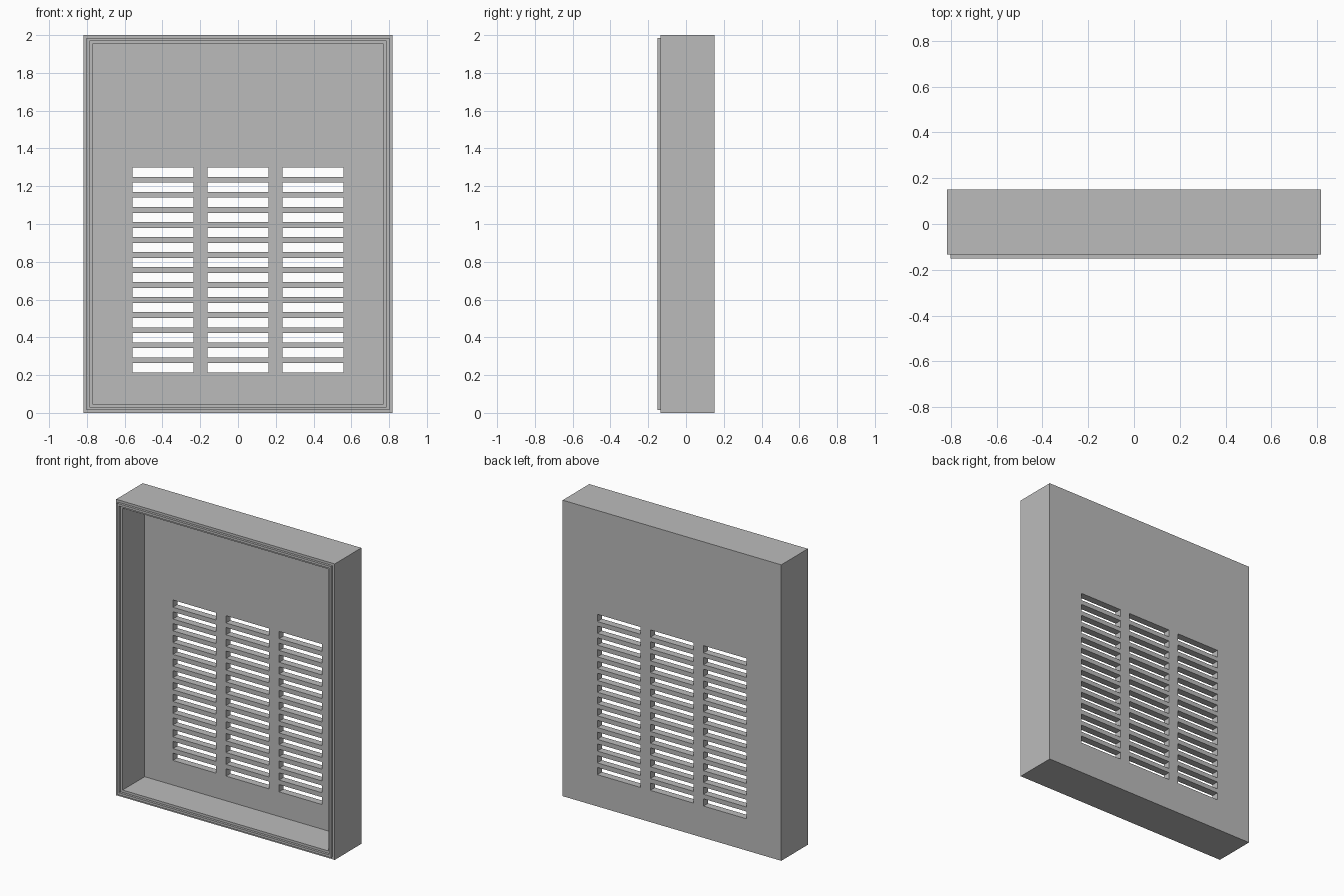
import bpy, bmesh

# Remove the default object
cube = bpy.data.objects.get("Cube")
if cube:
    bpy.data.objects.remove(cube, do_unlink=True)

HALF_W, HEIGHT = 0.817, 2.0
STEP = 0.016                     # rim is three equal steps wide
BACK, FRONT, LIP = 0.15, -0.134, -0.15
FLOOR = BACK - 3 * STEP          # inner face of the back panel

grey = bpy.data.materials.new("matte grey")
grey.use_nodes = True
grey.diffuse_color = (0.5, 0.5, 0.5, 1)
grey.node_tree.nodes["Principled BSDF"].inputs["Base Color"].default_value = (0.5, 0.5, 0.5, 1)


def make_object(name, bm):
    bmesh.ops.recalc_face_normals(bm, faces=bm.faces)
    mesh = bpy.data.meshes.new(name)
    bm.to_mesh(mesh)
    bm.free()
    mesh.materials.append(grey)
    obj = bpy.data.objects.new(name, mesh)
    bpy.context.collection.objects.link(obj)
    return obj


def rectangle(bm, inset, y):
    w = HALF_W - inset
    corners = [(-w, inset), (w, inset), (w, HEIGHT - inset), (-w, HEIGHT - inset)]
    return [bm.verts.new((x, y, z)) for x, z in corners]


# Tray with a raised tongue around its open front: (steps inward, depth)
profile = [(0, BACK), (0, FRONT), (1, FRONT), (1, LIP),
           (2, LIP), (2, FRONT), (3, FRONT), (3, FLOOR)]
bm = bmesh.new()
loops = [rectangle(bm, n * STEP, y) for n, y in profile]
for a, b in zip(loops, loops[1:]):
    for i in range(4):
        j = (i + 1) % 4
        bm.faces.new((a[i], a[j], b[j], b[i]))
bm.faces.new(loops[0])
bm.faces.new(loops[-1])
tray = make_object("vented_tray", bm)

# Vent slots: three columns of fourteen
SLOT_W, SLOT_H = 0.322, 0.049
bm = bmesh.new()
for col in (-1, 0, 1):
    for row in range(14):
        verts = bmesh.ops.create_cube(bm, size=1)["verts"]
        bmesh.ops.scale(bm, verts=verts, vec=(SLOT_W, 0.2, SLOT_H))
        bmesh.ops.translate(bm, verts=verts,
                            vec=(col * 0.397, BACK, 0.239 + row * 0.0796))
cutter = make_object("slot_cutter", bm)
cutter.hide_render = True

# Cut the slots through the back panel, then drop the cutter
cut = tray.modifiers.new("slots", 'BOOLEAN')
cut.operation = 'DIFFERENCE'
cut.solver = 'EXACT'
cut.object = cutter
bpy.context.view_layer.objects.active = tray
bpy.ops.object.modifier_apply(modifier=cut.name)
bpy.data.objects.remove(cutter, do_unlink=True)
